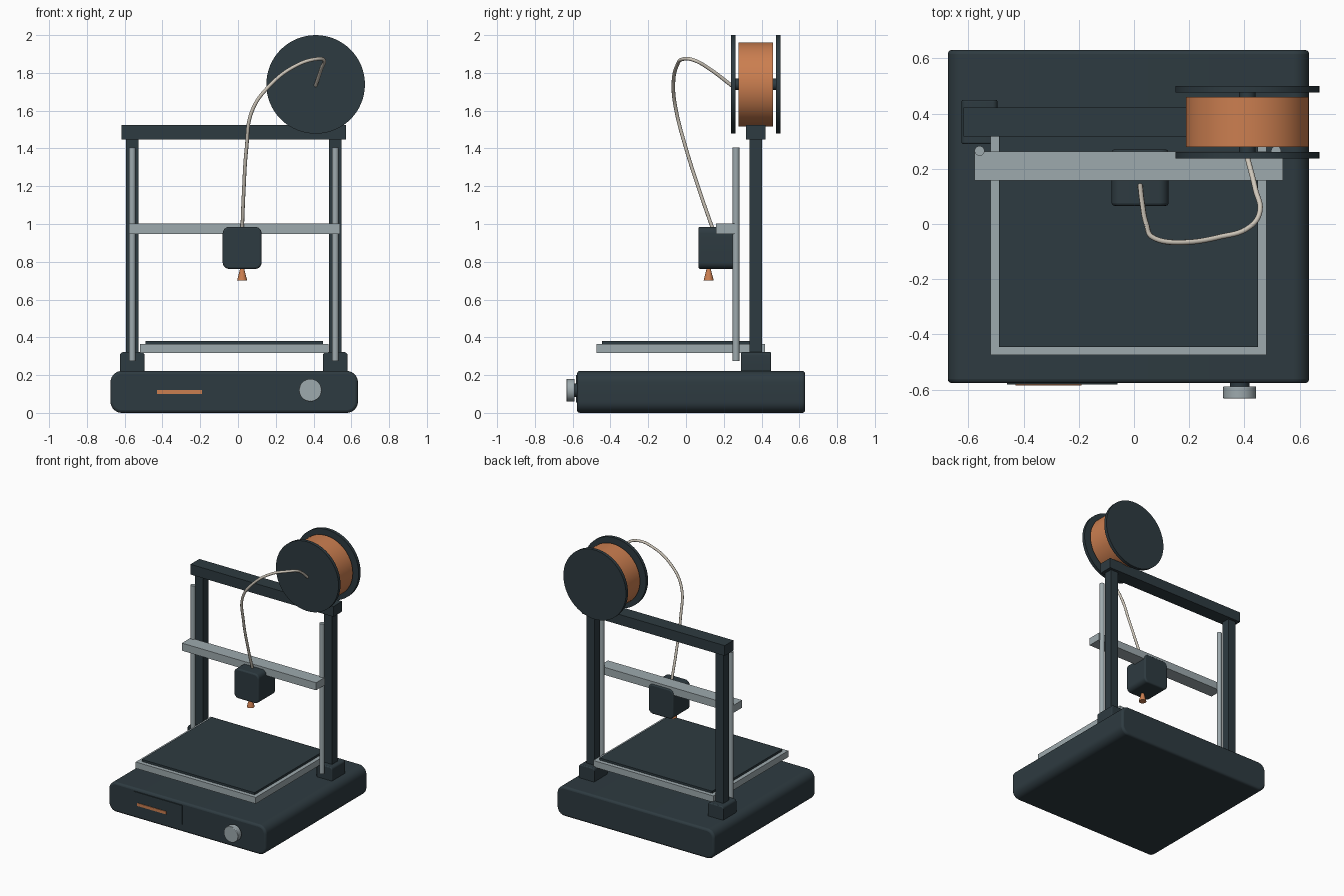
import bpy, bmesh
from math import radians
from mathutils import Matrix, Vector

if "Cube" in bpy.data.objects:
    bpy.data.objects.remove(bpy.data.objects["Cube"], do_unlink=True)


def material(name, rgb):
    m = bpy.data.materials.new(name)
    m.use_nodes = True
    m.diffuse_color = (*rgb, 1)
    m.node_tree.nodes["Principled BSDF"].inputs["Base Color"].default_value = (*rgb, 1)
    return m


DARK = material("dark slate", (0.027, 0.043, 0.052))
GREY = material("light metal grey", (0.34, 0.40, 0.42))
COPPER = material("copper orange", (0.60, 0.21, 0.08))
TUBE = material("pale tube", (0.62, 0.57, 0.49))


def finish(name, bm, mat, bevel=0.0, smooth=True):
    bmesh.ops.recalc_face_normals(bm, faces=bm.faces)
    mesh = bpy.data.meshes.new(name)
    bm.to_mesh(mesh)
    bm.free()
    ob = bpy.data.objects.new(name, mesh)
    bpy.context.collection.objects.link(ob)
    mesh.materials.append(mat)
    if bevel:
        mod = ob.modifiers.new("soft edges", "BEVEL")
        mod.width = bevel
        mod.segments = 3
        mod.limit_method = "ANGLE"
        mod.angle_limit = radians(40)
    if smooth:
        bpy.ops.object.select_all(action="DESELECT")
        ob.select_set(True)
        bpy.context.view_layer.objects.active = ob
        bpy.ops.object.shade_smooth_by_angle(angle=radians(35))
    return ob


def box(name, xs, ys, zs, mat, corner=0.0, bevel=0.0):
    """Box from ranges; corner rounds the edges that run front to back."""
    bm = bmesh.new()
    bmesh.ops.create_cube(bm, size=1)
    for v in bm.verts:
        v.co = Vector([sum(r) / 2 + c * (r[1] - r[0])
                       for r, c in zip((xs, ys, zs), v.co)])
    if corner:
        edges = [e for e in bm.edges
                 if abs(e.verts[0].co.y - e.verts[1].co.y) > 0.01]
        bmesh.ops.bevel(bm, geom=edges, offset=corner, segments=8,
                        profile=0.5, affect="EDGES")
    return finish(name, bm, mat, bevel, smooth=bool(corner or bevel))


def cylinder(name, center, r1, r2, depth, mat, axis="Z", sides=32, bevel=0.0):
    bm = bmesh.new()
    turn = Matrix.Rotation(radians(90), 4, "X") if axis == "Y" else Matrix()
    bmesh.ops.create_cone(bm, cap_ends=True, segments=sides, radius1=r1,
                          radius2=r2, depth=depth,
                          matrix=Matrix.Translation(center) @ turn)
    return finish(name, bm, mat, bevel)


# Base with display and control knob
box("base", (-0.675, 0.635), (-0.577, 0.631), (0, 0.222), DARK, 0.06, 0.015)
box("display_panel", (-0.46, -0.06), (-0.582, -0.574), (0.055, 0.20), DARK)
box("progress_bar", (-0.43, -0.19), (-0.586, -0.580), (0.10, 0.122), COPPER)
cylinder("knob_stem", (0.383, -0.58, 0.12), 0.035, 0.035, 0.03, DARK, "Y")
cylinder("control_knob", (0.383, -0.611, 0.12), 0.06, 0.06, 0.044, GREY, "Y",
         bevel=0.004)

# Heated bed and its print surface
box("bed", (-0.52, 0.48), (-0.475, 0.418), (0.317, 0.365), GREY)
box("print_surface", (-0.49, 0.45), (-0.445, 0.388), (0.365, 0.381), DARK)

# Frame uprights, feet and guide rods on both sides
for side, x in (("right", -0.56), ("left", 0.515)):
    box(side + "_foot", (x - 0.065, x + 0.065), (0.29, 0.45), (0.21, 0.322),
        DARK, 0.018, 0.006)
    box(side + "_post", (x - 0.033, x + 0.033), (0.336, 0.402), (0.30, 1.46), DARK)
    cylinder(side + "_guide_rod", (x, 0.265, 0.84), 0.018, 0.018, 1.13, GREY,
             sides=20)
box("top_beam", (-0.618, 0.573), (0.317, 0.422), (1.448, 1.525), DARK)

# Moving gantry with print head
box("gantry_bar", (-0.578, 0.54), (0.158, 0.262), (0.946, 1.003), GREY)
box("print_head", (-0.081, 0.125), (0.066, 0.27), (0.762, 0.985), DARK, 0.035, 0.01)
cylinder("nozzle", (0.022, 0.12, 0.733), 0.027, 0.01, 0.066, COPPER, sides=20)

# Filament spool
SPOOL_X, SPOOL_Z = 0.411, 1.739
for name, y in (("front_flange", 0.249), ("back_flange", 0.488)):
    cylinder(name, (SPOOL_X, y, SPOOL_Z), 0.261, 0.261, 0.024, DARK, "Y", 64)
cylinder("filament_coil", (SPOOL_X, 0.37, SPOOL_Z), 0.223, 0.223, 0.182,
         COPPER, "Y", 64)
cylinder("spool_axle", (SPOOL_X, 0.37, SPOOL_Z), 0.03, 0.03, 0.23, DARK, "Y", 20)

# Feed tube from the spool to the print head
path = [(0.41, 0.245, 1.73), (0.44, 0.126, 1.82), (0.455, 0.04, 1.868),
        (0.42, -0.01, 1.874), (0.31, -0.047, 1.84), (0.165, -0.067, 1.73),
        (0.075, -0.052, 1.60), (0.045, 0.0, 1.40), (0.03, 0.075, 1.165),
        (0.022, 0.143, 0.97)]
curve = bpy.data.curves.new("feed_tube", "CURVE")
curve.dimensions = "3D"
curve.bevel_depth = 0.0095
curve.bevel_resolution = 3
curve.resolution_u = 8
curve.use_fill_caps = True
spline = curve.splines.new("BEZIER")
spline.bezier_points.add(len(path) - 1)
for point, co in zip(spline.bezier_points, path):
    point.co = co
    point.handle_left_type = point.handle_right_type = "AUTO"
curve.materials.append(TUBE)
bpy.context.collection.objects.link(bpy.data.objects.new("feed_tube", curve))
